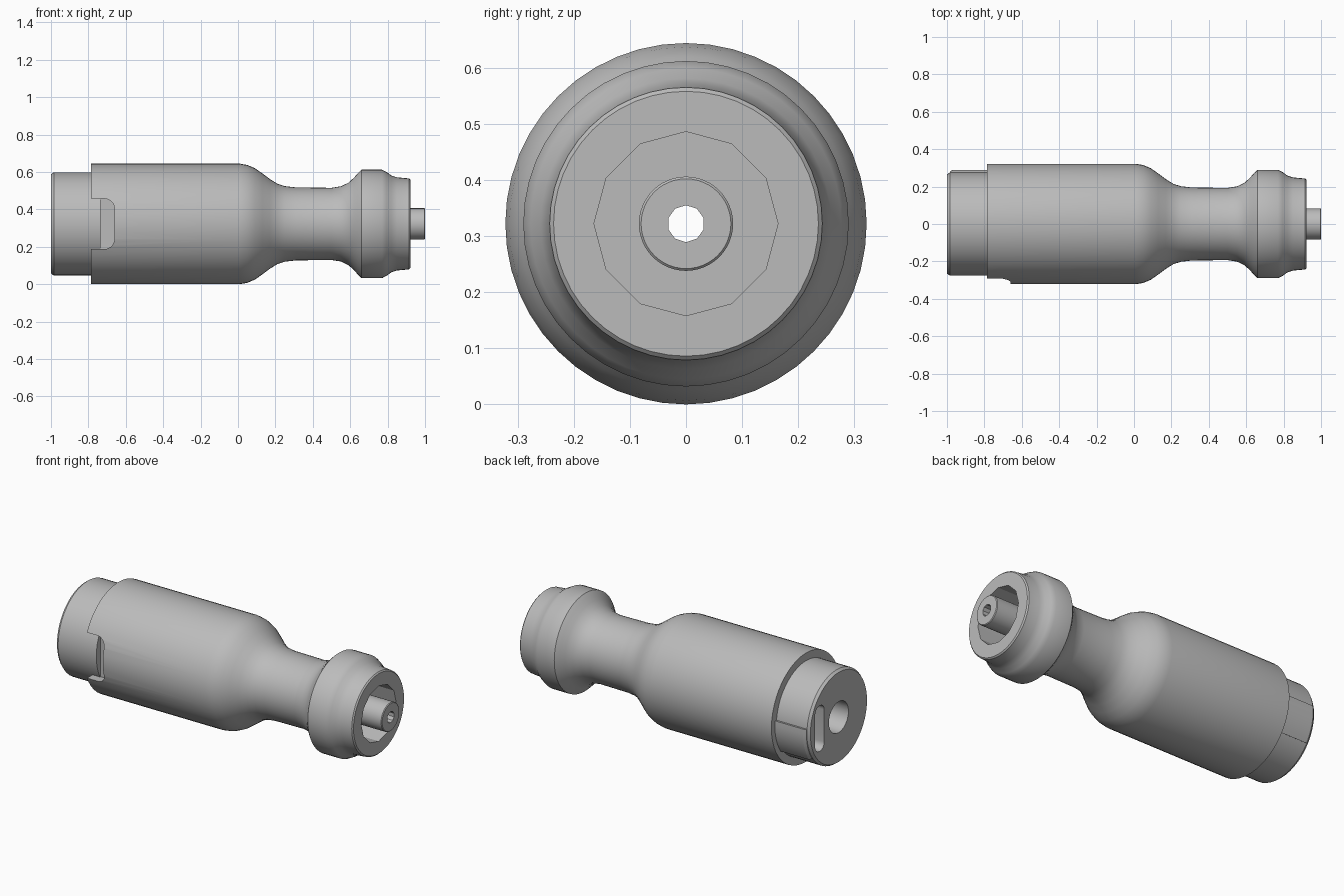
import bpy, bmesh, math
from math import sin, cos, pi, radians

AXIS_Z = 0.322

cube = bpy.data.objects.get("Cube")
if cube:
    bpy.data.objects.remove(cube, do_unlink=True)

grey = bpy.data.materials.new("plain grey")
grey.use_nodes = True
colour = (0.5, 0.5, 0.5, 1)
grey.diffuse_color = colour
grey.node_tree.nodes["Principled BSDF"].inputs["Base Color"].default_value = colour


def finish(name, bm):
    bmesh.ops.remove_doubles(bm, verts=bm.verts, dist=1e-5)
    bmesh.ops.recalc_face_normals(bm, faces=bm.faces)
    mesh = bpy.data.meshes.new(name)
    bm.to_mesh(mesh)
    bm.free()
    mesh.materials.append(grey)
    obj = bpy.data.objects.new(name, mesh)
    bpy.context.collection.objects.link(obj)
    return obj


def lathe(name, profile, sides=48):
    """Solid turned about the long axis from (x, radius) points."""
    bm = bmesh.new()
    rings = [[bm.verts.new((x, r * sin(2 * pi * i / sides),
                            AXIS_Z + r * cos(2 * pi * i / sides)))
              for i in range(sides)] for x, r in profile]
    for a, b in zip(rings, rings[1:]):
        for i in range(sides):
            j = (i + 1) % sides
            bm.faces.new((a[i], a[j], b[j], b[i]))
    bm.faces.new(rings[0])
    bm.faces.new(rings[-1])
    return finish(name, bm)


def rounded_box(name, low, high, axis, radius):
    """Box with the edges along one axis rounded."""
    bm = bmesh.new()
    bmesh.ops.create_cube(bm, size=1)
    for v in bm.verts:
        v.co = [low[k] if v.co[k] < 0 else high[k] for k in range(3)]
    edges = [e for e in bm.edges
             if abs((e.verts[0].co - e.verts[1].co).normalized()[axis]) > 0.9]
    bmesh.ops.bevel(bm, geom=edges, offset=radius, segments=5,
                    profile=0.5, affect='EDGES')
    return finish(name, bm)


def select(obj):
    bpy.ops.object.select_all(action='DESELECT')
    obj.select_set(True)
    bpy.context.view_layer.objects.active = obj


def cut(obj, cutter):
    cutter.hide_render = True
    mod = obj.modifiers.new("cut", 'BOOLEAN')
    mod.operation = 'DIFFERENCE'
    mod.solver = 'EXACT'
    mod.object = cutter
    select(obj)
    bpy.ops.object.modifier_apply(modifier=mod.name)
    bpy.data.objects.remove(cutter, do_unlink=True)


# Main sleeve: wide barrel, narrow waist and flared collar
sleeve = lathe("sleeve", [
    (-0.785, 0.322), (0.01, 0.322), (0.05, 0.315), (0.09, 0.298),
    (0.13, 0.27), (0.17, 0.24), (0.21, 0.215), (0.25, 0.202),
    (0.31, 0.195), (0.5, 0.193), (0.55, 0.201), (0.59, 0.22),
    (0.62, 0.247), (0.64, 0.27), (0.66, 0.29), (0.77, 0.29),
    (0.795, 0.277), (0.82, 0.259), (0.85, 0.249), (0.915, 0.243),
    (0.922, 0.236)])
cut(sleeve, lathe("recess_cutter", [(0.7, 0.164), (1.1, 0.164)], 12))
cut(sleeve, lathe("bore_cutter", [(-1.1, 0.033), (1.1, 0.033)], 10))
cut(sleeve, rounded_box("window_cutter", (-0.95, -0.4, AXIS_Z - 0.135),
                        (-0.66, -0.235, AXIS_Z + 0.135), 1, 0.055))

# Hollow pin standing in the collar recess
pin = lathe("pin", [(0.65, 0.084), (0.996, 0.084), (1.0, 0.08)])
cut(pin, lathe("pin_cutter", [(0.5, 0.033), (1.1, 0.033)], 10))

# End cap, with a round socket and an upright slot
cap = lathe("end_cap", [(-1.0, 0.265), (-0.985, 0.276), (-0.735, 0.276)])
cut(cap, lathe("socket_cutter", [(-1.1, 0.092), (-0.6, 0.092)], 24))
cut(cap, rounded_box("slot_cutter", (-1.1, 0.135, AXIS_Z - 0.135),
                     (-0.82, 0.22, AXIS_Z + 0.135), 0, 0.04))

# Raised key on the back of the cap
bm = bmesh.new()
section = [(-0.985, 0.265), (-0.985, 0.28), (-0.97, 0.29), (-0.77, 0.29), (-0.77, 0.265)]
angles = [radians(84 + 6 * i) for i in range(8)]
rings = [[bm.verts.new((x, r * sin(a), AXIS_Z + r * cos(a))) for x, r in section]
         for a in angles]
for a, b in zip(rings, rings[1:]):
    for i in range(len(section)):
        j = (i + 1) % len(section)
        bm.faces.new((a[i], a[j], b[j], b[i]))
bm.faces.new(rings[0])
bm.faces.new(rings[-1])
key = finish("cap_key", bm)

for part in (sleeve, pin, cap, key):
    select(part)
    bpy.ops.object.shade_smooth_by_angle(angle=radians(28))
